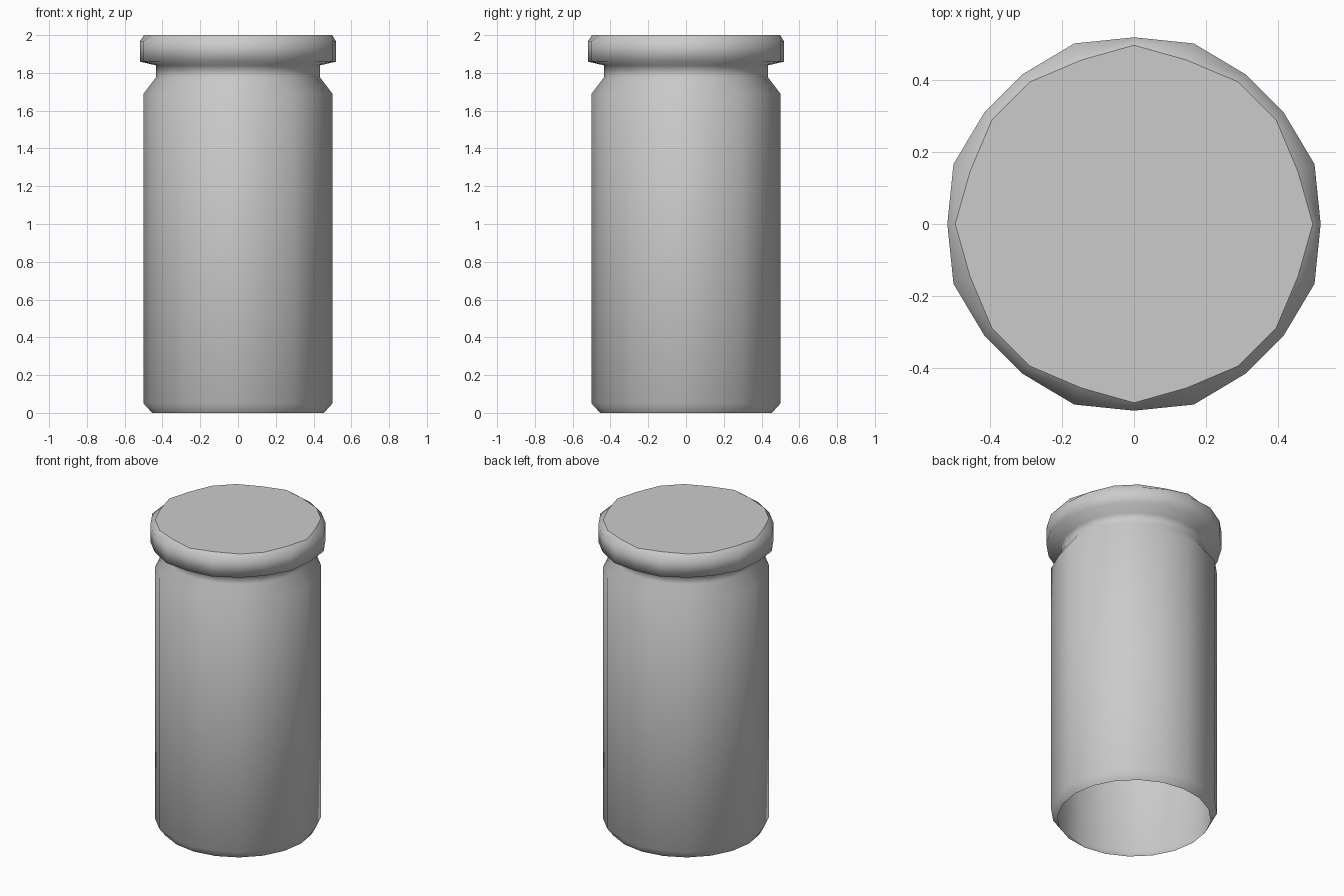
import bpy, bmesh, math

if "Cube" in bpy.data.objects:
    bpy.data.objects.remove(bpy.data.objects["Cube"])

# Quarter outlines (radius at 0, 18 and 36 degrees), mirrored to 20 sides.
# Each entry: direction points for a unit-radius section.
BODY = [(1.0, 0.0), (0.917, 0.294), (0.794, 0.584)]
RIM = [(1.0, 0.0), (0.967, 0.321), (0.80, 0.60)]
ROUND = [(math.cos(a), math.sin(a)) for a in (0, math.pi / 10, math.pi / 5)]


def section(quarter):
    """Mirror an eighth of the outline and repeat it round the axis."""
    pts = quarter + [(y, x) for x, y in reversed(quarter[1:])]
    ring = []
    for _ in range(4):
        ring += pts
        pts = [(-y, x) for x, y in pts]
    return ring


# Side profile from the open bottom to the capped top
profile = [
    (0.455, 0.0, ROUND),
    (0.50, 0.05, BODY),
    (0.50, 1.69, BODY),
    (0.435, 1.775, ROUND),
    (0.435, 1.84, ROUND),
    (0.52, 1.86, RIM),
    (0.52, 1.965, RIM),
    (0.498, 2.0, BODY),
]

bm = bmesh.new()
rings = [[bm.verts.new((x * r, y * r, z)) for x, y in section(q)]
         for r, z, q in profile]

# Walls
for low, high in zip(rings, rings[1:]):
    n = len(low)
    for i in range(n):
        j = (i + 1) % n
        bm.faces.new((low[i], low[j], high[j], high[i])).smooth = True

# Flat lid top with a crisp edge
top = bm.faces.new(rings[-1])
for e in top.edges:
    e.smooth = False

mesh = bpy.data.meshes.new("lidded_jar")
bm.to_mesh(mesh)
bm.free()
jar = bpy.data.objects.new("lidded_jar", mesh)
bpy.context.collection.objects.link(jar)
